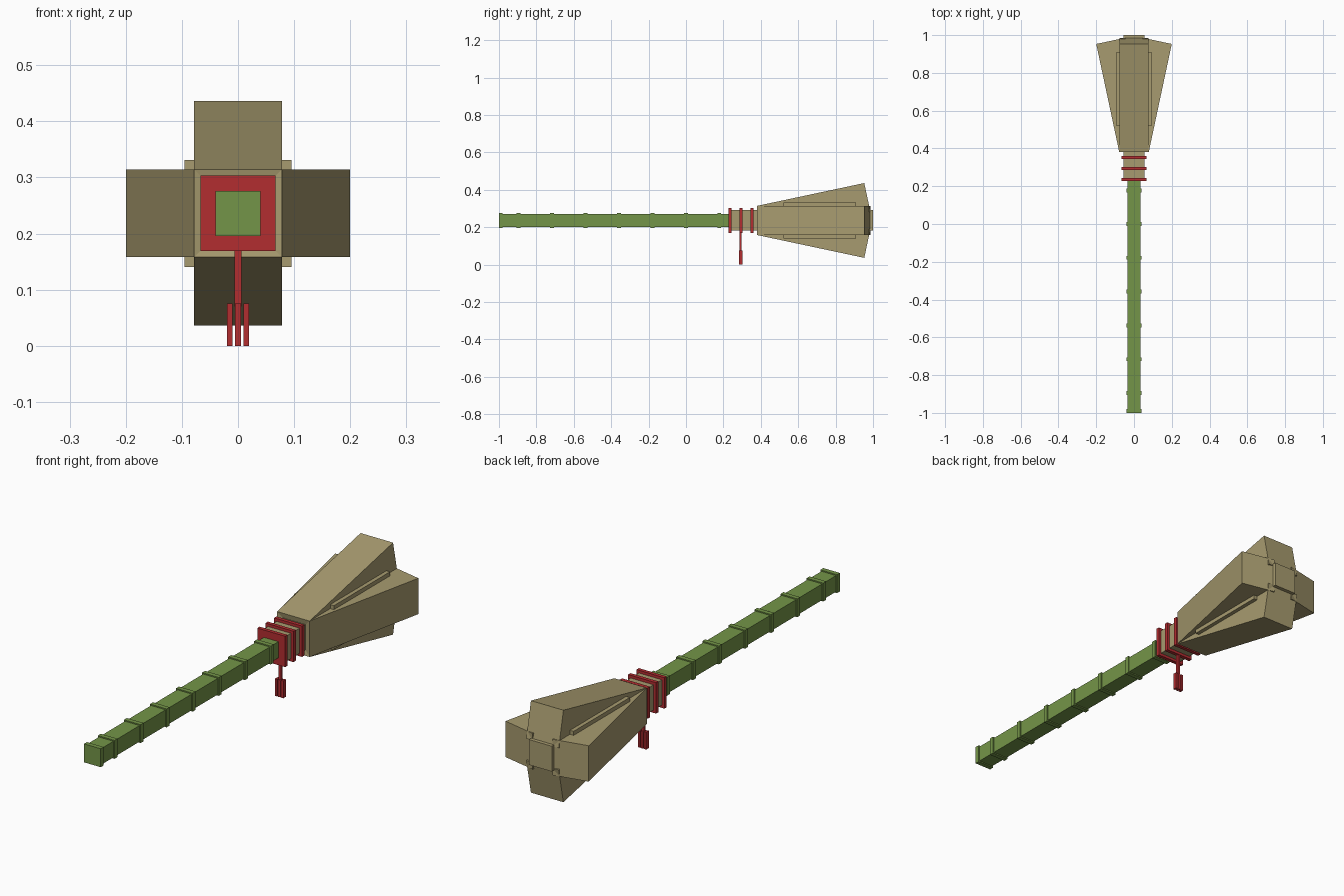
import bpy
import math
from mathutils import Matrix, Vector

if "Cube" in bpy.data.objects:
    bpy.data.objects.remove(bpy.data.objects["Cube"])

CZ = 0.236  # height of the broom's axis


def material(name, rgb):
    m = bpy.data.materials.new(name)
    m.diffuse_color = (*rgb, 1)
    m.use_nodes = True
    m.node_tree.nodes["Principled BSDF"].inputs["Base Color"].default_value = m.diffuse_color
    return m


STRAW = material("straw", (0.39, 0.33, 0.16))
GREEN = material("green wood", (0.175, 0.30, 0.065))
RED = material("red cord", (0.45, 0.026, 0.03))


def box(name, lo, hi, mat, matrix=Matrix()):
    """Box between two corners, optionally transformed."""
    lo, hi = Vector(lo), Vector(hi)
    verts = [matrix @ Vector((x, y, z)) for x in (lo.x, hi.x)
             for y in (lo.y, hi.y) for z in (lo.z, hi.z)]
    faces = [(0, 1, 3, 2), (4, 6, 7, 5), (0, 4, 5, 1),
             (2, 3, 7, 6), (0, 2, 6, 4), (1, 5, 7, 3)]
    me = bpy.data.meshes.new(name)
    me.from_pydata(verts, [], faces)
    me.materials.append(mat)
    ob = bpy.data.objects.new(name, me)
    bpy.context.collection.objects.link(ob)
    return ob


def bar(name, half, y0, y1, mat):
    """Square bar along the broom's axis."""
    return box(name, (-half, y0, CZ - half), (half, y1, CZ + half), mat)


# Handle with raised bamboo joints
bar("handle", 0.035, -0.998, 0.24, GREEN)
for i, y in enumerate((-0.99, -0.895, -0.716, -0.537, -0.358, -0.179, 0.0, 0.178)):
    bar(f"handle_joint_{i}", 0.04, y - 0.01, y + 0.01, GREEN)

# Straw core running through the head, and the inner bundle between the lobes
bar("straw_core", 0.055, 0.235, 1.0, STRAW)
bar("inner_straw", 0.0955, 0.522, 0.908, STRAW)

# Four flared straw lobes, tilted outward around the axis
W = 0.078
for i in range(4):
    m = (Matrix.Translation((0, 0, CZ)) @ Matrix.Rotation(i * math.pi / 2, 4, 'Y')
         @ Matrix.Translation((0, 0.38, W)) @ Matrix.Rotation(math.radians(12), 4, 'X'))
    box(f"straw_lobe_{i}", (-W, 0, -2 * W), (W, 0.586, 0), STRAW, m)

# Red binding rings
for i, y in enumerate((0.236, 0.293, 0.352)):
    bar(f"binding_{i}", 0.067, y - 0.008, y + 0.008, RED)

# Hanging tassel
box("tassel_cord", (-0.006, 0.286, 0.07), (0.006, 0.298, 0.18), RED)
for i, x in enumerate((-0.0145, 0, 0.0145)):
    box(f"tassel_strand_{i}", (x - 0.005, 0.283, 0), (x + 0.005, 0.301, 0.075), RED)
